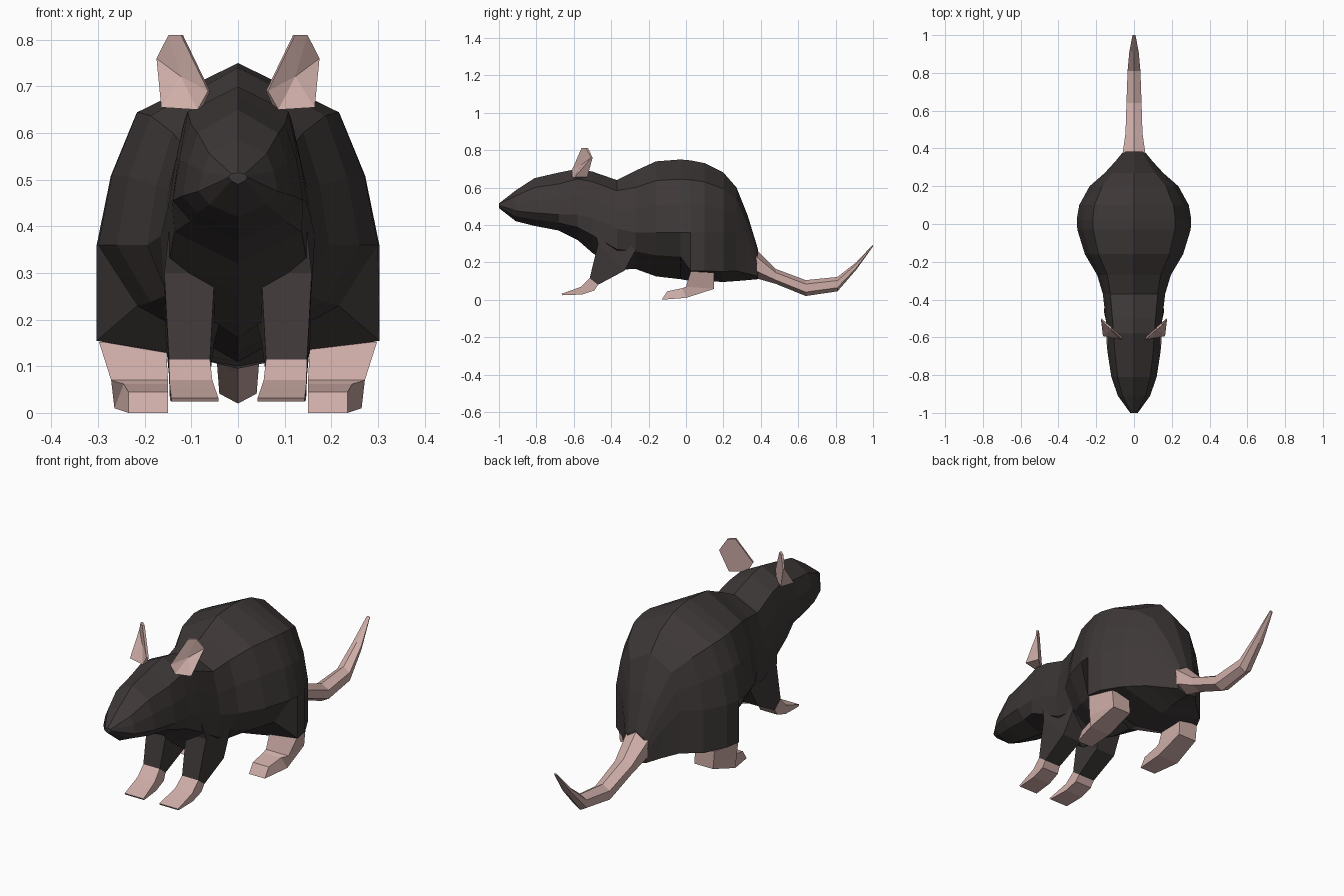
import bpy, bmesh
from mathutils import Vector

if "Cube" in bpy.data.objects:
    bpy.data.objects.remove(bpy.data.objects["Cube"])


def material(name, rgb):
    m = bpy.data.materials.new(name)
    m.diffuse_color = (*rgb, 1)
    m.use_nodes = True
    m.node_tree.nodes["Principled BSDF"].inputs["Base Color"].default_value = m.diffuse_color
    return m


FUR = material("dark fur", (0.048, 0.039, 0.039))
SKIN = material("pink skin", (0.62, 0.42, 0.39))


def finish(name, bm, mat, mirror=False):
    bmesh.ops.recalc_face_normals(bm, faces=bm.faces)
    me = bpy.data.meshes.new(name)
    bm.to_mesh(me)
    bm.free()
    me.materials.append(mat)
    ob = bpy.data.objects.new(name, me)
    bpy.context.collection.objects.link(ob)
    if mirror:
        mod = ob.modifiers.new("Mirror", 'MIRROR')
        mod.use_mirror_merge = False
    return ob


def loft(name, rings, mat, mirror=False):
    """Skin a list of equal-length closed rings and cap both ends."""
    bm = bmesh.new()
    vs = [[bm.verts.new(p) for p in r] for r in rings]
    n = len(vs[0])
    for a, b in zip(vs, vs[1:]):
        for i in range(n):
            j = (i + 1) % n
            bm.faces.new((a[i], a[j], b[j], b[i]))
    bm.faces.new(vs[0])
    bm.faces.new(vs[-1])
    return finish(name, bm, mat, mirror)


def limb(name, sections, mat):
    """Box limb: front y,z, back y,z, inner x, outer x, outer x at the back."""
    rings = [[(x0, fy, fz), (x1, fy, fz), (x2, by, bz), (x0, by, bz)]
             for fy, fz, by, bz, x0, x1, x2 in sections]
    return loft(name, rings, mat, mirror=True)


# Body and head: y, top z, widest z, bottom z, half width, section style
UPPER = {"round": (.72, .73), "chest": (.76, .78), "rump": (.72, .73)}
LOWER = {"round": (.72, -.52), "chest": (.96, -.5), "rump": (1, -.79)}
stations = [
    (-1.00, .515, .505, .49, .02, "round"), (-.91, .585, .475, .42, .085, "round"),
    (-.81, .65, .465, .395, .12, "round"), (-.68, .68, .455, .37, .14, "round"),
    (-.58, .70, .455, .32, .142, "chest"), (-.50, .685, .44, .25, .15, "chest"),
    (-.37, .64, .38, .16, .165, "chest"), (-.27, .69, .36, .165, .195, "round"),
    (-.16, .74, .36, .125, .26, "round"), (-.03, .75, .36, .11, .30, "round"),
    (.025, .745, .36, .10, .303, "rump"),
    (.10, .73, .36, .10, .29, "rump"), (.20, .68, .36, .095, .235, "rump"),
    (.27, .60, .36, .10, .155, "rump"), (.33, .45, .27, .105, .10, "rump"),
    (.385, .27, .18, .11, .055, "rump"),
]


def section(y, t, m, b, w, style):
    half = [(0, 1), UPPER[style], (.9, .385), (1, 0), LOWER[style], (0, -1)]
    ring = half + [(-x, z) for x, z in half[-2:0:-1]]
    return [(w * x, y, m + z * (t - m if z > 0 else m - b)) for x, z in ring]


loft("body", [section(*s) for s in stations], FUR)

# Tail: six-sided, y, top z, bottom z, half width
tail = [(.375, .27, .115, .06), (.48, .165, .085, .045), (.64, .105, .02, .04),
        (.81, .122, .045, .034), (.91, .20, .16, .025), (1.0, .295, .285, .008)]
hexagon = [(0, 1), (1, .5), (1, -.5), (0, -1), (-1, -.5), (-1, .5)]
loft("tail", [[(w * x, y, (t + b) / 2 + z * (t - b) / 2) for x, z in hexagon]
              for y, t, b, w in tail], SKIN)

# Front legs and paws
limb("front_leg", [(-.50, .42, -.25, .30, .01, .145, .145),
                   (-.47, .30, -.33, .155, .05, .158, .155),
                   (-.515, .115, -.47, .08, .06, .148, .148)], FUR)
limb("front_paw", [(-.515, .115, -.47, .08, .06, .148, .148),
                   (-.56, .07, -.49, .05, .055, .147, .147),
                   (-.60, .055, -.555, .028, .05, .146, .146),
                   (-.665, .032, -.66, .024, .042, .143, .143)], SKIN)

# Hind feet, emerging from the underside of the haunch
limb("hind_foot", [(.025, .152, .15, .145, .155, .298, .258),
                   (0, .07, .15, .058, .15, .272, .25),
                   (-.02, .062, 0, .01, .15, .245, .265),
                   (-.10, .045, -.13, 0, .15, .235, .235)], SKIN)

# Ears: hexagonal plates facing forward and outward, with a dished front
outline = [(.078, .65), (.06, .69), (.118, .81), (.145, .81), (.172, .76), (.14, .655)]
offsets = [.025, .012, .012, .012, .008, .07]
bm = bmesh.new()
back = [Vector((x, -.60 + (x - .06) * .9, z)) for x, z in outline]
front = [p + d * Vector((.35, -.94, 0)) for p, d in zip(back, offsets)]
bv = [bm.verts.new(p) for p in back]
fv = [bm.verts.new(p) for p in front]
for i in range(6):
    j = (i + 1) % 6
    bm.faces.new((bv[i], bv[j], fv[j], fv[i]))
bm.faces.new(bv)
cup = bm.faces.new(fv)
bmesh.ops.recalc_face_normals(bm, faces=bm.faces)
bmesh.ops.poke(bm, faces=[cup], offset=-.012)
finish("ear", bm, SKIN, mirror=True)
